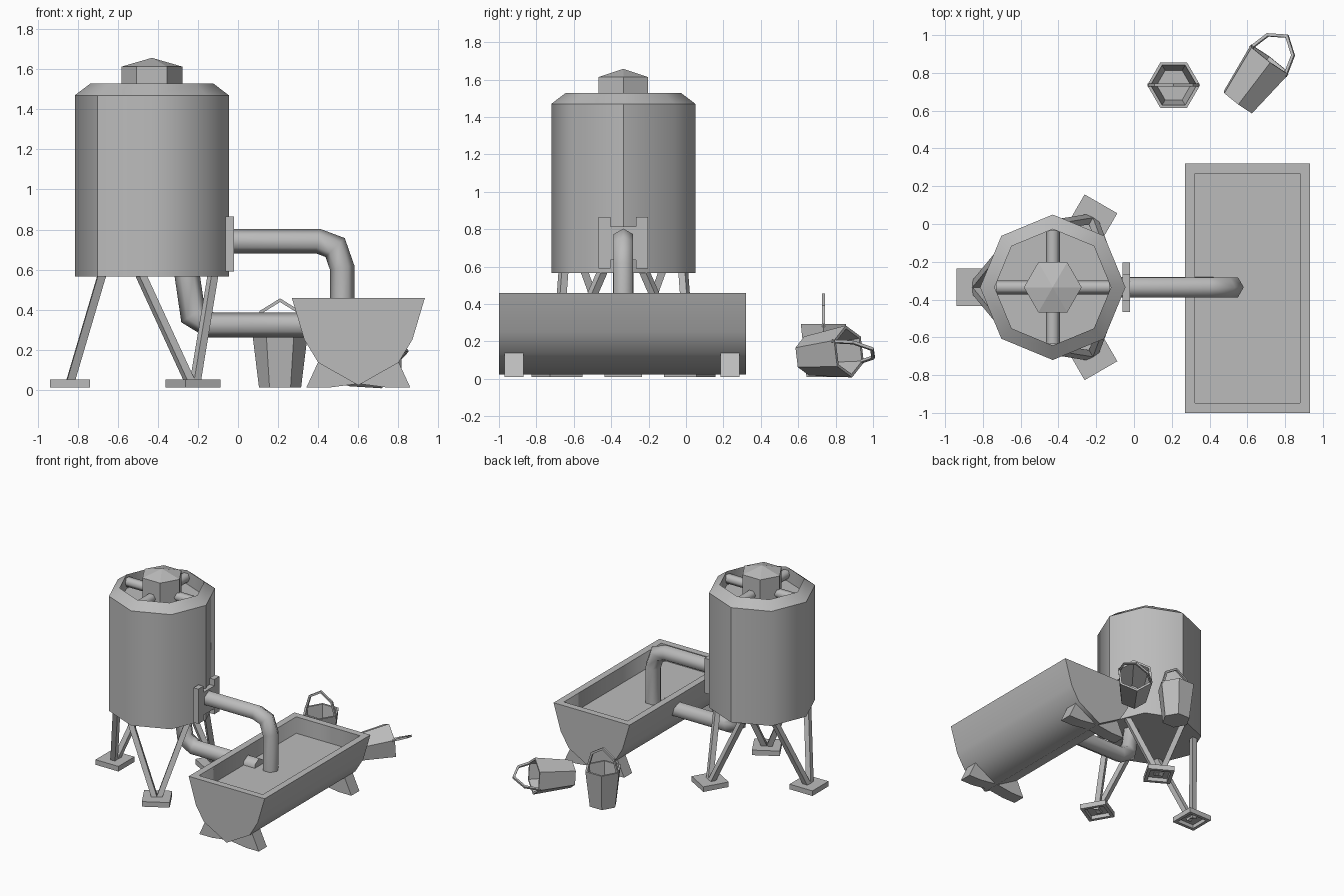
import bpy, bmesh, math
from mathutils import Vector, Matrix
from math import pi, cos, sin, radians

cube = bpy.data.objects.get("Cube")
if cube:
    bpy.data.objects.remove(cube, do_unlink=True)

grey = bpy.data.materials.new("plain grey")
grey.use_nodes = True
grey.diffuse_color = (0.5, 0.5, 0.5, 1)
grey.node_tree.nodes["Principled BSDF"].inputs["Base Color"].default_value = (0.5, 0.5, 0.5, 1)

CX, CY = -0.43, -0.335      # tower axis


def finish(name, bm, smooth=0, matrix=None):
    """Turn a bmesh into a named grey object; smooth is the shading angle."""
    bmesh.ops.recalc_face_normals(bm, faces=bm.faces)
    me = bpy.data.meshes.new(name)
    if smooth:
        for f in bm.faces:
            f.smooth = True
        for e in bm.edges:
            if len(e.link_faces) == 2 and e.calc_face_angle(0) > radians(smooth):
                e.smooth = False
    bm.to_mesh(me)
    bm.free()
    me.materials.append(grey)
    ob = bpy.data.objects.new(name, me)
    if matrix:
        ob.matrix_world = matrix
    bpy.context.collection.objects.link(ob)
    return ob


def skin(bm, rings, cap_start=True, cap_end=True):
    """Join rings of points with quads."""
    vs = [[bm.verts.new(p) for p in ring] for ring in rings]
    n = len(vs[0])
    for a, b in zip(vs, vs[1:]):
        for i in range(n):
            bm.faces.new((a[i], a[(i + 1) % n], b[(i + 1) % n], b[i]))
    if cap_start:
        bm.faces.new(vs[0][::-1])
    if cap_end:
        bm.faces.new(vs[-1])


def lathe(name, profile, sides, centre, smooth=0, matrix=None):
    """Revolve (radius, z) pairs."""
    bm = bmesh.new()
    skin(bm, [[(centre[0] + r * cos(2 * pi * i / sides), centre[1] + r * sin(2 * pi * i / sides), z)
               for i in range(sides)] for r, z in profile])
    return finish(name, bm, smooth, matrix)


def tube(name, path, radius, normal, sides=6, smooth=70, turn=0.0, matrix=None):
    """Sweep a polygon along a planar path with mitred bends."""
    pts, n = [Vector(p) for p in path], Vector(normal).normalized()
    rings = []
    for i, p in enumerate(pts):
        t0 = (p - pts[i - 1]).normalized() if i else (pts[1] - p).normalized()
        t1 = (pts[i + 1] - p).normalized() if i < len(pts) - 1 else t0
        t = (t0 + t1).normalized()
        m = n.cross(t).normalized() / max(t.dot(t0), 0.5)
        k = t.cross(m).normalized()
        rings.append([p + radius * (cos(a) * m + sin(a) * k)
                      for a in (turn + 2 * pi * j / sides for j in range(sides))])
    bm = bmesh.new()
    skin(bm, rings)
    return finish(name, bm, smooth, matrix)


def extrude_y(name, outline, y0, y1, smooth=0):
    """Extrude an (x, z) outline along y."""
    bm = bmesh.new()
    skin(bm, [[(x, y, z) for x, z in outline] for y in (y0, y1)])
    return finish(name, bm, smooth)


# Tank with bevelled, recessed top
tank = lathe("tank", [(0.385, 0.565), (0.385, 1.47), (0.308, 1.528), (0.308, 1.42)], 8, (CX, CY), 50)
for e in tank.data.edges:
    a, b = (tank.data.vertices[i].co for i in e.vertices)
    if abs(a.z - b.z) > 0.5:                        # a few upright creases
        ang = round(math.degrees(math.atan2(a.y - CY, a.x - CX))) % 360
        e.use_edge_sharp = ang in (0, 90, 225)
    elif abs(a.z - b.z) < 0.001:
        e.use_edge_sharp = True

# Hexagonal vent and its four braces
lathe("vent", [(0.153, 1.42), (0.153, 1.613), (0.001, 1.657)], 6, (CX, CY))
for i in range(4):
    d = Vector((cos(i * pi / 2), sin(i * pi / 2), 0))
    c = Vector((CX, CY, 1.475))
    tube("vent_brace", [c + d * 0.1, c + d * 0.3], 0.037, (0, 0, 1))

# Legs: a splayed pair of struts on each hollow foot pad
for i in range(3):
    az = radians(180 + 120 * i)
    foot = Vector((CX + 0.41 * cos(az), CY + 0.41 * sin(az), 0.03))
    place = Matrix.Translation(foot) @ Matrix.Rotation(az, 4, 'Z')
    bm = bmesh.new()
    skin(bm, [[(x * s, y * s, z) for x, y in ((-1, -1), (1, -1), (1, 1), (-1, 1))]
              for s, z in ((0.075, 0.01), (0.075, -0.02), (0.1, -0.02), (0.1, 0.02))])
    finish("foot_pad", bm, 0, place)
    for s in (-1, 1):
        top = Vector((CX + 0.325 * cos(az + s * radians(40)), CY + 0.325 * sin(az + s * radians(40)), 0.575))
        side = Vector((-sin(az), cos(az), 0))
        tube("leg_strut", [foot + side * s * 0.012, top], 0.028, (cos(az), sin(az), 0), 4, 0, pi / 4)

# Outlet flange: plate notched above and below
bm = bmesh.new()
half = [(0, 0.815), (0.068, 0.815), (0.068, 0.865), (0.132, 0.865), (0.132, 0.59), (0.068, 0.59), (0.068, 0.635), (0, 0.635)]
outline = half + [(-y, z) for y, z in half[::-1] if y]
skin(bm, [[(x, CY + y, z) for y, z in outline] for x in (-0.062, -0.02)])
finish("outlet_flange", bm)

# Pipes
tube("outlet_pipe", [(-0.06, CY, 0.742), (0.4, CY, 0.742), (0.485, CY, 0.71), (0.52, CY, 0.61), (0.52, CY, 0.3)], 0.061, (0, 1, 0))
tube("drain_pipe", [(-0.255, CY, 0.58), (-0.225, CY, 0.375), (-0.14, CY, 0.323), (0.42, CY, 0.323)], 0.063, (0, 1, 0))

# Trough: curved hull with a recessed basin
TX = 0.601
left = [(-0.332, 0.458), (-0.27, 0.25), (-0.2, 0.135), (0, 0.022)]
hull = [(TX + x, z) for x, z in left] + [(TX - x, z) for x, z in left[-2::-1]]
trough = extrude_y("trough", hull, -1.0, 0.32, 60)
bm = bmesh.new()
bm.from_mesh(trough.data)
bm.normal_update()
rim = max(bm.faces, key=lambda f: f.normal.z)
bmesh.ops.inset_region(bm, faces=[rim], thickness=0.075)
bmesh.ops.translate(bm, verts=bmesh.ops.extrude_discrete_faces(bm, faces=[rim])["faces"][0].verts, vec=(0, 0, -0.13))
bm.to_mesh(trough.data)
bm.free()

# Trough supports: splayed wedges
wedge = [(-0.26, 0.01), (-0.2, 0.14), (0, 0.03), (-0.15, 0.01)]
for y in (-0.97, 0.185):
    for s in (-1, 1):
        extrude_y("trough_support", [(TX + s * x, z) for x, z in wedge], y, y + 0.1)


# Buckets with bail handles
def bucket(name, matrix):
    lathe(name, [(0.105, 0), (0.14, 0.283), (0.122, 0.283), (0.09, 0.02)], 6, (0, 0), 50, matrix)
    arc = [(-0.13, 0.265), (-0.095, 0.378), (0, 0.437), (0.095, 0.378), (0.13, 0.265)]
    tube(name + "_handle", [(x, 0, z) for x, z in arc], 0.011, (0, 1, 0), 4, 0, pi / 4, matrix)


bucket("standing_bucket", Matrix.Translation((0.21, 0.735, 0.01)))
axis = Vector((0.175, 0.235, 0.025)).normalized()
across = Vector((axis.y, -axis.x, 0)).normalized()
frame = Matrix((across, axis.cross(across), axis)).transposed().to_4x4()
bucket("fallen_bucket", Matrix.Translation((0.55, 0.645, 0.122)) @ frame @ Matrix.Rotation(radians(-25), 4, 'Z'))
